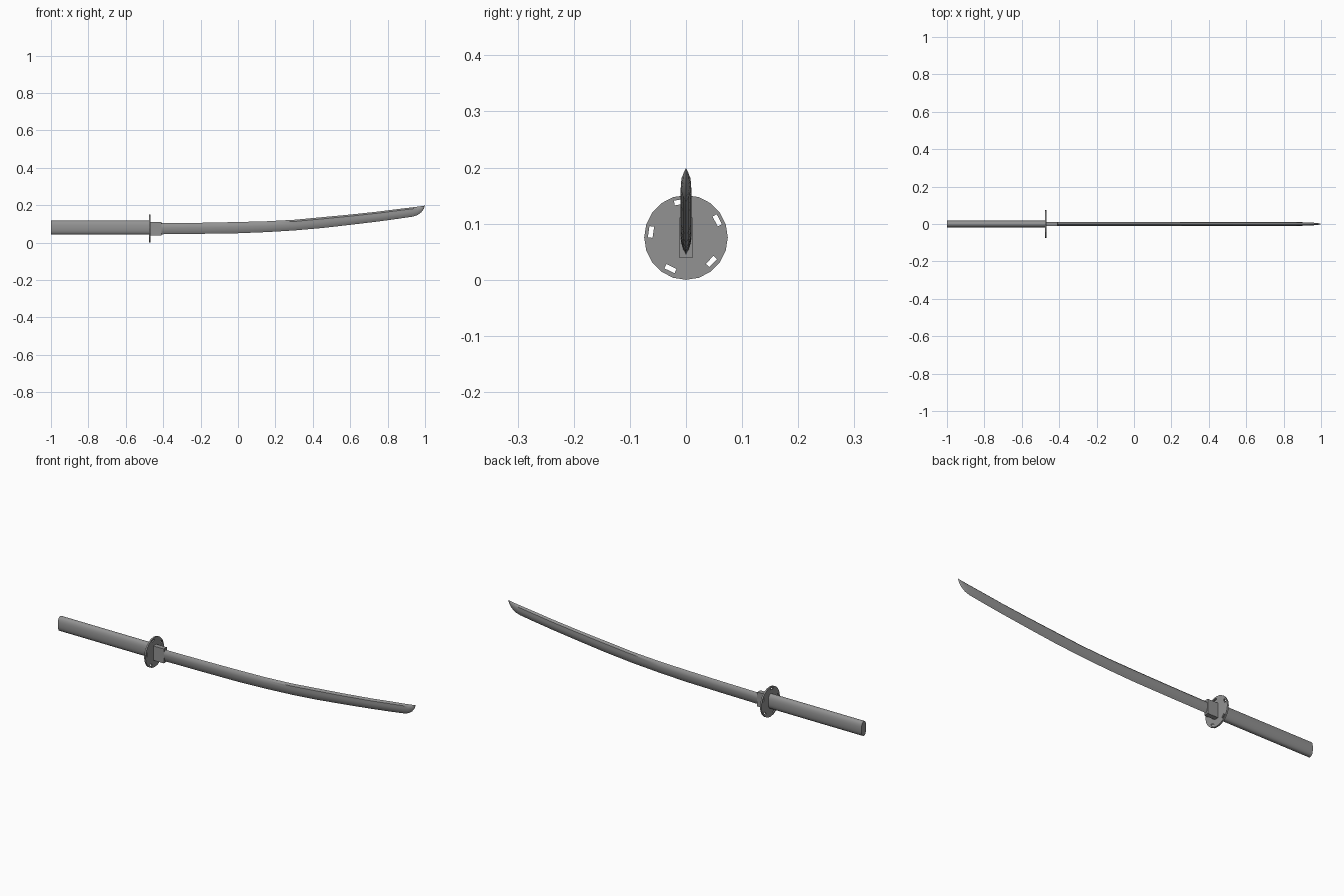
import bpy, bmesh
from math import sin, cos, pi, radians, copysign
from mathutils import Matrix

if "Cube" in bpy.data.objects:
    bpy.data.objects.remove(bpy.data.objects["Cube"])

steel = bpy.data.materials.new("dark_steel")
steel.diffuse_color = (0.29, 0.29, 0.29, 1)
steel.use_nodes = True
steel.node_tree.nodes["Principled BSDF"].inputs["Base Color"].default_value = steel.diffuse_color


def make_object(name, bm, smooth=None):
    bmesh.ops.recalc_face_normals(bm, faces=bm.faces)
    mesh = bpy.data.meshes.new(name)
    bm.to_mesh(mesh)
    bm.free()
    mesh.materials.append(steel)
    obj = bpy.data.objects.new(name, mesh)
    bpy.context.collection.objects.link(obj)
    if smooth:
        bpy.ops.object.select_all(action='DESELECT')
        obj.select_set(True)
        bpy.context.view_layer.objects.active = obj
        bpy.ops.object.shade_smooth_by_angle(angle=radians(smooth))
    return obj


def loft(name, rings, smooth=None, tip=None):
    """Skin equal-length rings; cap the ends, or close the last one to a tip."""
    bm = bmesh.new()
    loops = [[bm.verts.new(p) for p in ring] for ring in rings]
    n = len(loops[0])
    for a, b in zip(loops, loops[1:]):
        for i in range(n):
            j = (i + 1) % n
            bm.faces.new((a[i], a[j], b[j], b[i]))
    bm.faces.new(loops[0])
    if tip:
        point = bm.verts.new(tip)
        for i in range(n):
            bm.faces.new((loops[-1][i], loops[-1][(i + 1) % n], point))
    else:
        bm.faces.new(loops[-1])
    return make_object(name, bm, smooth)


def oval(x, zc, ry, rz, n, power=1.0):
    pts = []
    for i in range(n):
        c, s = cos(2 * pi * i / n), sin(2 * pi * i / n)
        pts.append((x, ry * copysign(abs(c) ** power, c),
                    zc + rz * copysign(abs(s) ** power, s)))
    return pts


# Handle: long oval grip
loft("handle", [oval(x, 0.08, 0.019, 0.037, 24, 0.85) for x in (-1.0, -0.472)], 35)

# Guard: thin 20-sided disc with five slots near the rim
GUARD_X, GUARD_Z = -0.472, 0.0755
guard = loft("guard", [oval(GUARD_X + dx, GUARD_Z, 0.0745, 0.0755, 20)
                       for dx in (-0.004, 0.004)])
bm = bmesh.new()
for k in range(5):
    place = (Matrix.Translation((GUARD_X, 0, GUARD_Z + 0.001))
             @ Matrix.Rotation(radians(28 + 72 * k), 4, 'X')
             @ Matrix.Translation((0, 0.063, 0))
             @ Matrix.Diagonal((0.04, 0.0085, 0.02, 1)))
    bmesh.ops.create_cube(bm, size=1, matrix=place)
cutter = make_object("guard_slot_cutter", bm)
cutter.hide_render = True
cutter.hide_set(True)
cut = guard.modifiers.new("slots", 'BOOLEAN')
cut.object = cutter
cut.operation = 'DIFFERENCE'
cut.solver = 'EXACT'

# Collar: small block between guard and blade
bm = bmesh.new()
bmesh.ops.create_cube(bm, size=1, matrix=Matrix.Translation((-0.44, 0, 0.075))
                      @ Matrix.Diagonal((0.062, 0.024, 0.073, 1)))
make_object("blade_collar", bm)

# Blade: x, edge z, spine z, half thickness
STATIONS = [
    (-0.46, 0.044, 0.103, 0.010), (-0.20, 0.047, 0.106, 0.010),
    (0.0, 0.050, 0.110, 0.010), (0.15, 0.056, 0.114, 0.010),
    (0.30, 0.065, 0.122, 0.010), (0.45, 0.078, 0.136, 0.010),
    (0.60, 0.095, 0.150, 0.010), (0.75, 0.113, 0.166, 0.010),
    (0.86, 0.128, 0.180, 0.0098), (0.935, 0.139, 0.189, 0.009),
    (0.96, 0.147, 0.192, 0.007), (0.98, 0.162, 0.195, 0.005),
    (0.993, 0.180, 0.197, 0.003),
]
# Half section: width factor, height fraction from edge to spine
SECTION = [(0, 0), (0.55, 0.17), (0.9, 0.38), (1, 0.58), (0.9, 0.84), (0, 1)]
OUTLINE = SECTION + [(-w, h) for w, h in SECTION[-2:0:-1]]
loft("blade", [[(x, w * t, lo + h * (hi - lo)) for w, h in OUTLINE]
               for x, lo, hi, t in STATIONS], 40, tip=(1.0, 0, 0.199))
